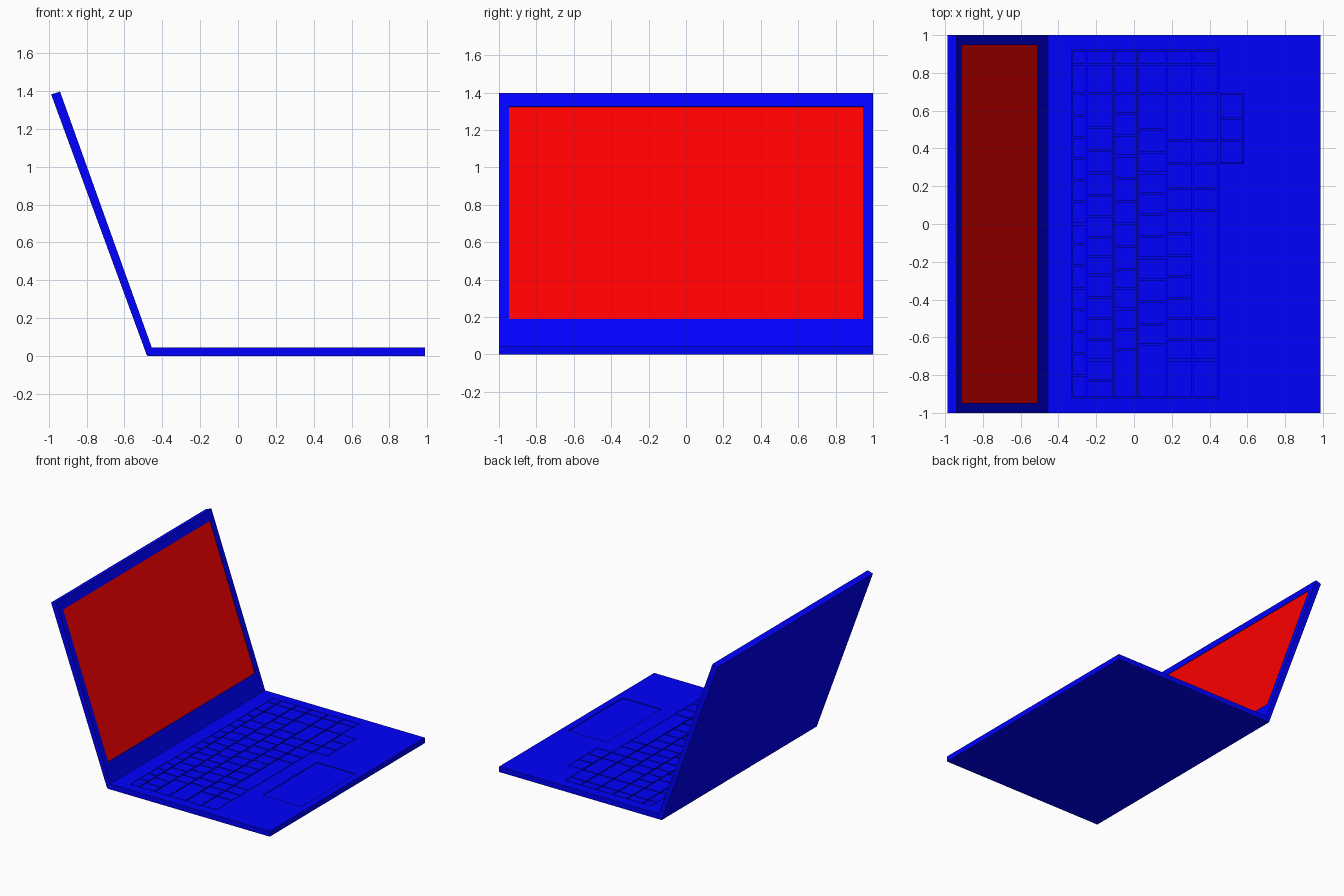
import bpy, bmesh
from mathutils import Vector

if "Cube" in bpy.data.objects:
    bpy.data.objects.remove(bpy.data.objects["Cube"])


def material(name, rgb):
    m = bpy.data.materials.new(name)
    m.diffuse_color = (*rgb, 1)
    m.use_nodes = True
    m.node_tree.nodes["Principled BSDF"].inputs["Base Color"].default_value = m.diffuse_color
    return m


BLUE = material("blue_shell", (0, 0, 1))
RED = material("red_screen", (1, 0, 0))


def add_prism(bm, profile, y0, y1):
    """Extrude an x-z profile from y0 to y1."""
    a = [bm.verts.new((x, y0, z)) for x, z in profile]
    b = [bm.verts.new((x, y1, z)) for x, z in profile]
    n = len(a)
    bm.faces.new(a)
    bm.faces.new(b[::-1])
    for i in range(n):
        j = (i + 1) % n
        bm.faces.new((a[j], a[i], b[i], b[j]))


def prisms(name, parts, mat=BLUE):
    bm = bmesh.new()
    for profile, y0, y1 in parts:
        add_prism(bm, profile, y0, y1)
    bmesh.ops.recalc_face_normals(bm, faces=bm.faces[:])
    me = bpy.data.meshes.new(name)
    bm.to_mesh(me)
    bm.free()
    me.materials.append(mat)
    ob = bpy.data.objects.new(name, me)
    bpy.context.collection.objects.link(ob)
    return ob


def rect(x0, x1, z0, z1):
    return [(x0, z0), (x1, z0), (x1, z1), (x0, z1)]


def cut(ob, *parts):
    """Subtract prisms from an object and bake the result."""
    for part in parts:
        cutter = prisms("cutter", [part])
        cutter.hide_render = True
        mod = ob.modifiers.new("cut", 'BOOLEAN')
        mod.operation = 'DIFFERENCE'
        mod.solver = 'EXACT'
        mod.object = cutter
        bpy.context.view_layer.update()
        dg = bpy.context.evaluated_depsgraph_get()
        me = bpy.data.meshes.new_from_object(ob.evaluated_get(dg))
        ob.modifiers.clear()
        ob.data = me
        bpy.data.objects.remove(cutter)


TOP = 0.044      # top of the base
WELL = 0.034     # floor of the keyboard well
GAP = 0.004      # half the gap between keys

# Base with keyboard well, arrow-key well and touchpad recess
base = prisms("base", [([(-0.481, 0), (0.987, 0), (0.987, TOP), (-0.457, TOP)], -1, 1)])
cut(base,
    (rect(-0.33, 0.45, WELL, 0.1), -0.92, 0.92),
    (rect(0.44, 0.58, WELL, 0.1), 0.32, 0.69),
    (rect(0.58, 0.93, TOP - 0.006, 0.1), -0.51, 0.19))

# Keys: each row is (x from, x to, y dividers)
rows = {
    "function_keys": (-0.33, -0.25, [-.92, -.80, -.685, -.57, -.455, -.34, -.22, -.11, 0,
                                     .12, .23, .345, .46, .575, .69, .845, .92]),
    "number_keys": (-0.25, -0.11, [-.92, -.83, -.72, -.61, -.50, -.39, -.27, -.17, -.07, .04,
                                   .15, .27, .39, .51, .69, .845, .92]),
    "upper_letter_keys": (-0.11, 0.02, [-.92, -.665, -.56, -.45, -.34, -.24, -.12, .005, .12,
                                        .24, .36, .47, .585, .69, .845, .92]),
    "middle_letter_keys": (0.02, 0.17, [-.92, -.64, -.53, -.41, -.295, -.18, -.065, .05, .16,
                                        .27, .38, .50, .69, .845, .92]),
    "lower_letter_keys": (0.17, 0.31, [-.92, -.72, -.61, -.50, -.395, -.28, -.165, -.05, .07,
                                       .19, .32, .44, .69, .845, .92]),
    "space_row_keys": (0.31, 0.45, [-.92, -.72, -.61, -.50, .07, .19, .32, .44, .69, .845, .92]),
    "arrow_keys": (0.45, 0.58, [.32, .44, .56, .69]),
}
for name, (x0, x1, ys) in rows.items():
    prof = rect(x0 + GAP, x1 - GAP, WELL - 0.002, TOP)
    prisms(name, [(prof, a + GAP, b - GAP) for a, b in zip(ys, ys[1:])])

# Leaning lid, with points measured along its inner face
foot, head = Vector((-0.455, 0.044)), Vector((-0.940, 1.397))
along = (head - foot).normalized()
normal = Vector((along.y, -along.x))


def on_lid(z, off):
    return tuple(foot + along * ((z - foot.y) / along.y) + normal * off)


def lid_slab(z0, z1, o0, o1):
    return [on_lid(z0, o0), on_lid(z1, o0), on_lid(z1, o1), on_lid(z0, o1)]


lid = prisms("lid", [([(-0.481, 0.002), tuple(foot), tuple(head), (-0.987, 1.382)], -1, 1)])
cut(lid, (lid_slab(0.19, 1.325, -0.006, 0.05), -0.948, 0.948))

# Screen panel sunk in the lid
prisms("screen", [(lid_slab(0.191, 1.324, -0.008, -0.004), -0.947, 0.947)], RED)
